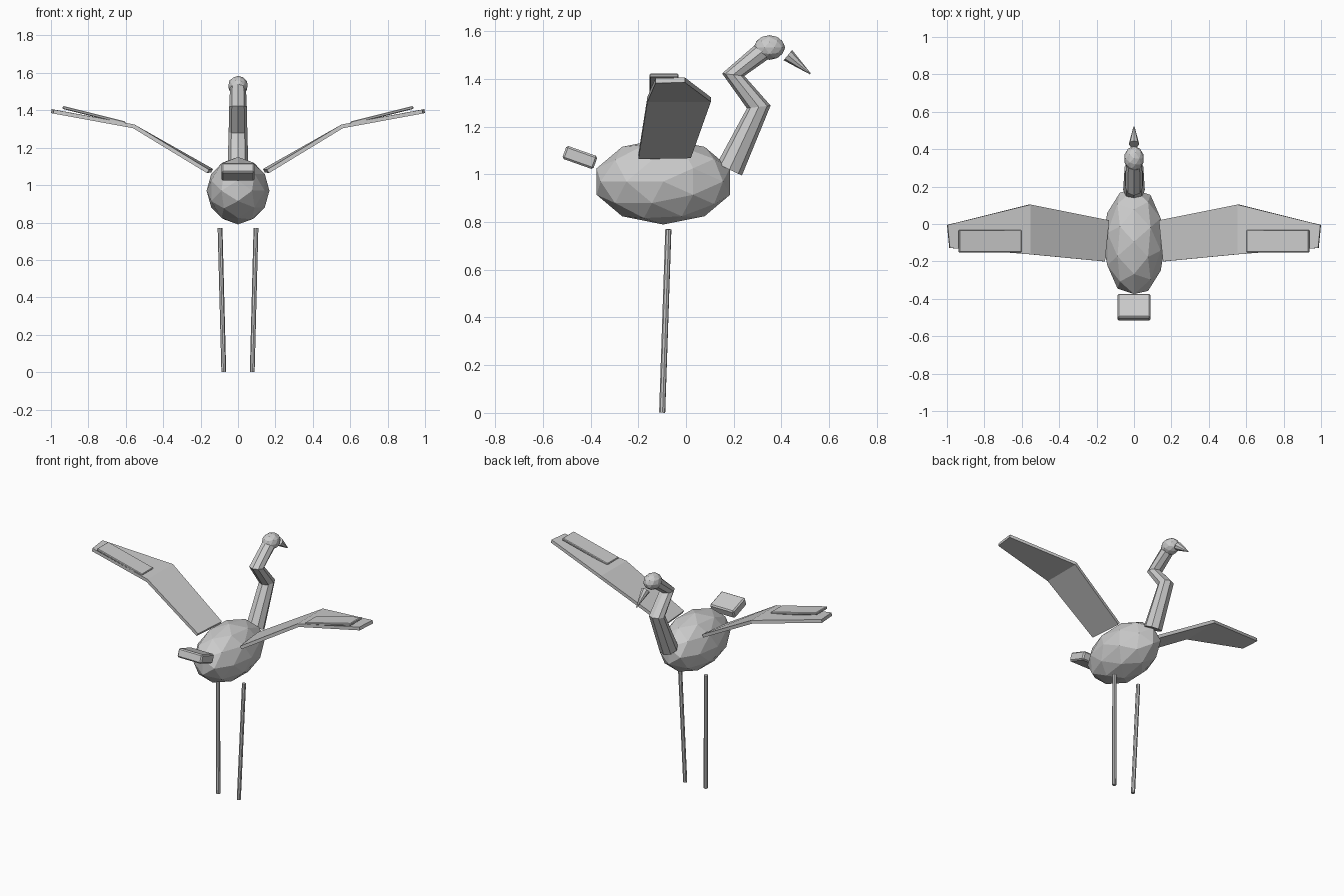
import bpy, bmesh, math
from mathutils import Vector, Matrix

if "Cube" in bpy.data.objects:
    bpy.data.objects.remove(bpy.data.objects["Cube"])


def add_mesh(name, bm):
    bmesh.ops.recalc_face_normals(bm, faces=bm.faces)
    me = bpy.data.meshes.new(name)
    bm.to_mesh(me)
    bm.free()
    ob = bpy.data.objects.new(name, me)
    bpy.context.collection.objects.link(ob)
    return ob


def add_bevel(ob, width):
    mod = ob.modifiers.new("soft_edges", "BEVEL")
    mod.width = width
    mod.segments = 1


def faceted_ball(name, centre, radii, turn=Matrix.Identity(4)):
    bm = bmesh.new()
    bmesh.ops.create_icosphere(bm, subdivisions=2, radius=1, matrix=turn)
    bmesh.ops.scale(bm, vec=radii, verts=bm.verts)
    bmesh.ops.translate(bm, vec=centre, verts=bm.verts)
    return add_mesh(name, bm)


def rod(name, a, b, r1, r2, sides=8):
    a, b = Vector(a), Vector(b)
    turn = (b - a).to_track_quat('Z', 'Y').to_matrix().to_4x4()
    bm = bmesh.new()
    bmesh.ops.create_cone(bm, cap_ends=True, segments=sides, radius1=r1, radius2=r2,
                          depth=(b - a).length,
                          matrix=Matrix.Translation((a + b) / 2) @ turn)
    return add_mesh(name, bm)


def box(name, centre, size, angle, axis, bevel):
    bm = bmesh.new()
    bmesh.ops.create_cube(bm, size=1, matrix=Matrix.Translation(centre)
                          @ Matrix.Rotation(angle, 4, axis) @ Matrix.Diagonal((*size, 1)))
    ob = add_mesh(name, bm)
    add_bevel(ob, bevel)
    return ob


def bent_tube(name, path, radii, sides=8):
    # Path lies in the x = 0 plane; rings sit on the mitre of each bend
    pts = [Vector(p) for p in path]
    bm = bmesh.new()
    rings = []
    for i, p in enumerate(pts):
        d_in = (p - pts[max(i - 1, 0)]).normalized()
        d_out = (pts[min(i + 1, len(pts) - 1)] - p).normalized()
        up = (d_in + d_out).normalized().cross(Vector((1, 0, 0)))
        ring = []
        for k in range(sides):
            t = 2 * math.pi * k / sides
            ring.append(bm.verts.new(p + radii[i] * (Vector((math.cos(t), 0, 0)) + up * math.sin(t))))
        rings.append(ring)
    for lo, hi in zip(rings, rings[1:]):
        for k in range(sides):
            n = (k + 1) % sides
            bm.faces.new((lo[k], lo[n], hi[n], hi[k]))
    bm.faces.new(rings[0])
    bm.faces.new(rings[-1])
    return add_mesh(name, bm)


# Faceted body and head
side_turn = Matrix.Rotation(math.pi / 2, 4, 'Y') @ Matrix.Rotation(math.pi / 2, 4, 'Z')
side_turn = Matrix.Rotation(math.pi / 2, 4, 'X') @ side_turn
body_turn = Matrix.Rotation(math.pi / 2, 4, 'X') @ side_turn
faceted_ball("body", (0, -0.095, 0.97), (0.168, 0.294, 0.18), body_turn)
faceted_ball("head", (0, 0.35, 1.532), (0.054, 0.066, 0.052))

# Crooked neck and down-pointing beak
bent_tube("neck",
          [(0, 0.182, 1.02), (0, 0.305, 1.283), (0, 0.198, 1.418), (0, 0.345, 1.535)],
          [0.058, 0.05, 0.047, 0.042])
rod("beak", (0, 0.427, 1.50), (0, 0.521, 1.422), 0.028, 0.003)

# Tilted tail block
box("tail", (0, -0.445, 1.071), (0.176, 0.138, 0.058), -math.radians(-19.5) * -1, 'X', 0.008)

# Wing outline: leading and trailing point at root, elbow and tip
stations = [((0.138, 0.02, 1.077), (0.16, -0.2, 1.073)),
            ((0.557, 0.104, 1.314), (0.557, -0.162, 1.314)),
            ((0.998, -0.005, 1.396), (0.986, -0.128, 1.393))]

for side, s in (("right", 1), ("left", -1)):
    bm = bmesh.new()
    rows = [[bm.verts.new((s * x, y, z)) for x, y, z in st] for st in stations]
    for a, b in zip(rows, rows[1:]):
        bm.faces.new((a[0], a[1], b[1], b[0]))
    wing = add_mesh(side + "_wing", bm)
    solid = wing.modifiers.new("thickness", "SOLIDIFY")
    solid.thickness = 0.021
    solid.offset = 0

    # Feather panel lying on the outer wing
    box(side + "_feather_panel", (s * 0.77, -0.092, 1.374), (0.345, 0.12, 0.016),
        -s * math.radians(14), 'Y', 0.004)

    # Thin leg, slightly raked
    rod(side + "_leg", (s * 0.076, -0.1, 0.001), (s * 0.096, -0.074, 0.77), 0.013, 0.013)
